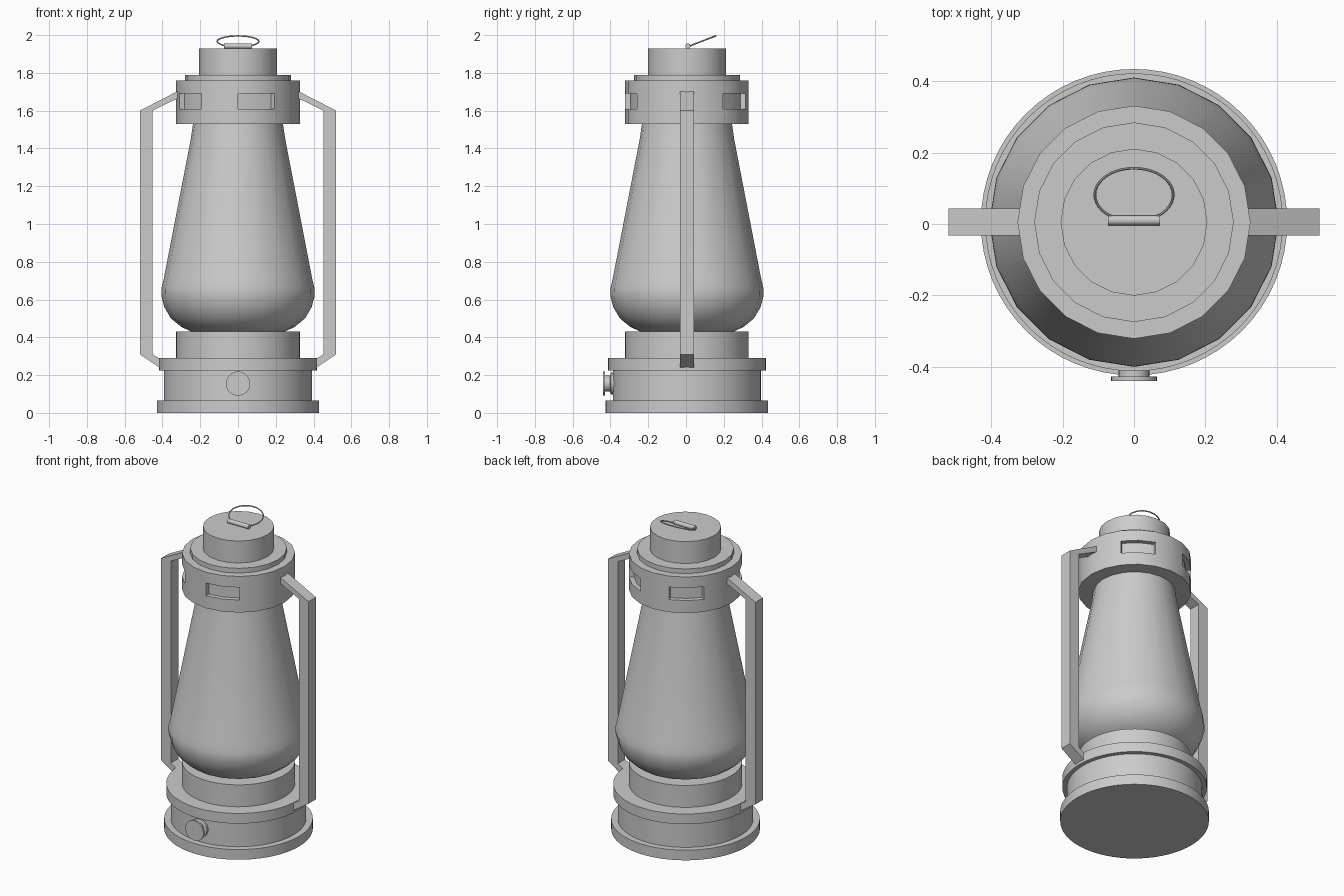
import bpy, bmesh, math
from mathutils import Matrix, Vector

if "Cube" in bpy.data.objects:
    bpy.data.objects.remove(bpy.data.objects["Cube"])

CY = 0.005  # axis of the lantern body in y

grey = bpy.data.materials.new("grey_metal")
grey.diffuse_color = (0.6, 0.6, 0.6, 1)
grey.use_nodes = True
grey.node_tree.nodes["Principled BSDF"].inputs["Base Color"].default_value = grey.diffuse_color


def finish(name, bm, smooth=True):
    bmesh.ops.recalc_face_normals(bm, faces=bm.faces[:])
    mesh = bpy.data.meshes.new(name)
    bm.to_mesh(mesh)
    bm.free()
    mesh.materials.append(grey)
    ob = bpy.data.objects.new(name, mesh)
    bpy.context.collection.objects.link(ob)
    if smooth:
        bpy.ops.object.select_all(action='DESELECT')
        ob.select_set(True)
        bpy.context.view_layer.objects.active = ob
        bpy.ops.object.shade_smooth_by_angle(angle=math.radians(30))
    return ob


def lathe(profile, sides, matrix):
    """Closed solid turned from (radius, height) points."""
    bm = bmesh.new()
    rings = []
    for r, z in profile:
        rings.append([bm.verts.new((r * math.cos(2 * math.pi * i / sides),
                                    r * math.sin(2 * math.pi * i / sides), z))
                      for i in range(sides)])
    bm.faces.new(rings[0][::-1])
    bm.faces.new(rings[-1])
    side_faces = []
    for a, b in zip(rings, rings[1:]):
        side_faces.append([bm.faces.new((a[i], a[(i + 1) % sides],
                                         b[(i + 1) % sides], b[i]))
                           for i in range(sides)])
    bm.transform(matrix)
    return bm, side_faces


UP = Matrix.Translation((0, CY, 0))


def turned(name, profile, sides, matrix=UP):
    return finish(name, lathe(profile, sides, matrix)[0])


# Base and fuel tank
turned("base_tank", [(0.43, 0), (0.43, 0.065), (0.392, 0.065), (0.392, 0.225),
                     (0.418, 0.225), (0.418, 0.29), (0.327, 0.29), (0.327, 0.43)], 64)

# Glass chimney
turned("glass_chimney", [(0.235, 0.425), (0.30, 0.455), (0.355, 0.50), (0.39, 0.56),
                         (0.406, 0.62), (0.405, 0.66), (0.393, 0.71),
                         (0.25, 1.45), (0.237, 1.54)], 20)

# Vent ring: four recessed windows, each two facets wide
bm, bands = lathe([(0.327, 1.53), (0.327, 1.61), (0.327, 1.69), (0.327, 1.76)], 20, UP)
for start in (2, 6, 11, 15):
    window = [bands[1][start], bands[1][start + 1]]
    moved = bmesh.ops.extrude_face_region(bm, geom=window)["geom"]
    for v in (g for g in moved if isinstance(g, bmesh.types.BMVert)):
        v.co.x *= 0.91
        v.co.y = CY + (v.co.y - CY) * 0.91
    bmesh.ops.delete(bm, geom=window, context='FACES')
finish("vent_ring", bm)

# Stepped cap
turned("cap", [(0.28, 1.755), (0.28, 1.79), (0.206, 1.79), (0.206, 1.93)], 20)

# Side handles: bent bars on the left and right
bar = [(0.31, 1.708), (0.52, 1.60), (0.52, 0.31), (0.40, 0.23),
       (0.40, 0.278), (0.452, 0.31), (0.452, 1.60), (0.31, 1.67)]
for side, name in ((1, "right_handle"), (-1, "left_handle")):
    bm = bmesh.new()
    face = bm.faces.new([bm.verts.new((side * x, -0.032, z)) for x, z in bar])
    out = bmesh.ops.extrude_face_region(bm, geom=[face])["geom"]
    bmesh.ops.translate(bm, vec=(0, 0.075, 0),
                        verts=[g for g in out if isinstance(g, bmesh.types.BMVert)])
    finish(name, bm, smooth=False)

# Filler knob on the front, turned about the y axis
to_front = Matrix.Translation((0, 0, 0.155)) @ Matrix.Rotation(math.radians(90), 4, 'X')
turned("filler_knob", [(0.058, 0.37), (0.058, 0.397), (0.043, 0.402), (0.043, 0.428),
                       (0.064, 0.428), (0.064, 0.44)], 32, to_front)

# Hinge barrel on the cap
to_side = Matrix.Translation((0, 0.01, 1.942)) @ Matrix.Rotation(math.radians(90), 4, 'Y')
turned("ring_hinge", [(0.014, -0.073), (0.014, 0.073)], 16, to_side)

# Tilted wire ring, an oval swept by a small round section
bm = bmesh.new()
tilt = Matrix.Translation((0, 0.082, 1.967)) @ Matrix.Rotation(math.radians(21), 4, 'X')
n, m, wire = 40, 8, 0.004
loops = []
for i in range(n):
    a = 2 * math.pi * i / n
    centre = Vector((0.11 * math.cos(a), 0.08 * math.sin(a), 0))
    outward = Vector((math.cos(a), math.sin(a), 0))
    loops.append([bm.verts.new(tilt @ (centre + outward * wire * math.cos(t)
                                       + Vector((0, 0, wire * math.sin(t)))))
                  for t in (2 * math.pi * j / m for j in range(m))])
for i in range(n):
    p, q = loops[i], loops[(i + 1) % n]
    for j in range(m):
        k = (j + 1) % m
        bm.faces.new((p[j], q[j], q[k], p[k]))
finish("hanging_ring", bm)
